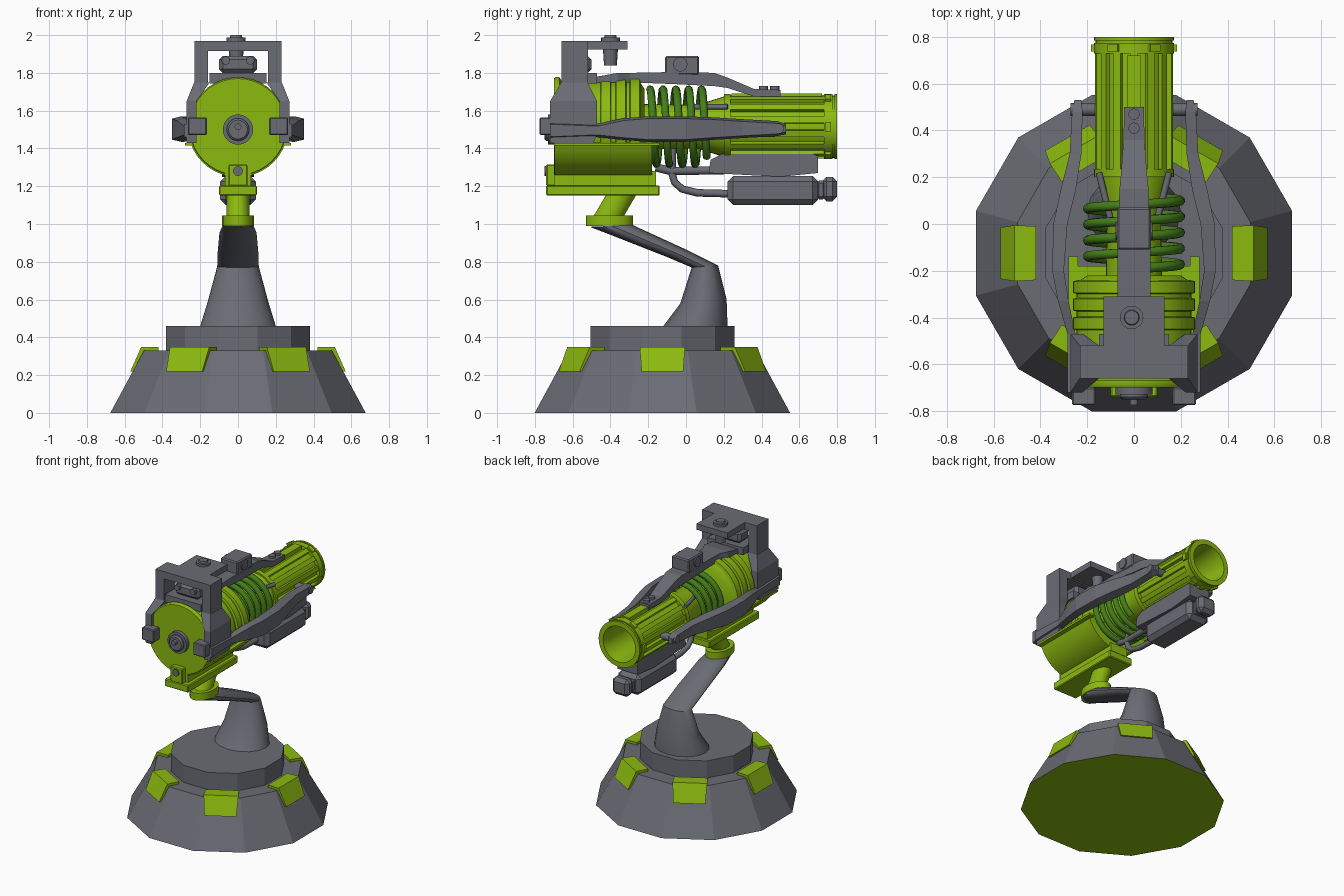
import bpy, bmesh, math
from math import sin, cos, pi, radians
from mathutils import Matrix, Vector

if "Cube" in bpy.data.objects:
    bpy.data.objects.remove(bpy.data.objects["Cube"])


def material(name, col):
    m = bpy.data.materials.new(name)
    m.diffuse_color = (*col, 1)
    m.use_nodes = True
    m.node_tree.nodes["Principled BSDF"].inputs["Base Color"].default_value = m.diffuse_color
    return m


GREY = material("gunmetal grey", (0.145, 0.15, 0.175))
GREEN = material("lime green", (0.26, 0.49, 0.005))
COIL = material("coil green", (0.06, 0.21, 0.01))
CZ = 1.515   # height of the barrel axis
BY = -0.125  # y of the base axis


def finish(name, bm, mat, smooth=False):
    bmesh.ops.remove_doubles(bm, verts=bm.verts, dist=1e-5)
    bmesh.ops.recalc_face_normals(bm, faces=bm.faces)
    me = bpy.data.meshes.new(name)
    bm.to_mesh(me)
    bm.free()
    ob = bpy.data.objects.new(name, me)
    bpy.context.collection.objects.link(ob)
    me.materials.append(mat)
    if smooth:
        bpy.ops.object.select_all(action='DESELECT')
        ob.select_set(True)
        bpy.context.view_layer.objects.active = ob
        bpy.ops.object.shade_smooth_by_angle(angle=radians(35))
    return ob


def loft(name, rings, mat, smooth=False, caps=True):
    bm = bmesh.new()
    vs = [[bm.verts.new(p) for p in r] for r in rings]
    n = len(vs[0])
    for a, b in zip(vs, vs[1:]):
        for i in range(n):
            j = (i + 1) % n
            bm.faces.new((a[i], a[j], b[j], b[i]))
    if caps:
        bm.faces.new(vs[0])
        bm.faces.new(vs[-1])
    return finish(name, bm, mat, smooth)


def prism(name, yz, x0, x1, mat):
    return loft(name, [[(x, y, z) for y, z in yz] for x in (x0, x1)], mat)


def box(name, x0, x1, y0, y1, z0, z1, mat, bevel=0):
    ob = prism(name, [(y0, z0), (y1, z0), (y1, z1), (y0, z1)], x0, x1, mat)
    if bevel:
        m = ob.modifiers.new("bevel", 'BEVEL')
        m.width, m.segments = bevel, 1
    return ob


def revolve_y(name, prof, mat, n=32, cx=0, cz=CZ):
    rings = [[(cx + r * cos(2 * pi * i / n), y, cz + r * sin(2 * pi * i / n))
              for i in range(n)] for y, r in prof]
    return loft(name, rings, mat, True, caps=False)


def disc_z(name, x, y, z0, z1, r0, r1, mat, n=16, ph=0.0, smooth=True):
    return loft(name, [[(x + r * cos(2 * pi * i / n + ph), y + r * sin(2 * pi * i / n + ph), z)
                        for i in range(n)] for z, r in ((z0, r0), (z1, r1))], mat, smooth)


def pin_x(name, x0, x1, y, z, r, mat, n=12):
    return loft(name, [[(x, y + r * cos(2 * pi * i / n), z + r * sin(2 * pi * i / n))
                        for i in range(n)] for x in (x0, x1)], mat, True)


def side_loft(name, secs, mat, n=16):
    """Oval sections: two end points in the side plane and a half width in x."""
    rings = []
    for y0, z0, y1, z1, hx in secs:
        a, b = Vector((0, y0, z0)), Vector((0, y1, z1))
        rings.append([(a + b) / 2 + (b - a) / 2 * cos(2 * pi * i / n)
                      + Vector((hx * sin(2 * pi * i / n), 0, 0)) for i in range(n)])
    return loft(name, rings, mat, True)


def tube(name, pts, r, mat):
    cu = bpy.data.curves.new(name, 'CURVE')
    cu.dimensions, cu.bevel_depth, cu.bevel_resolution, cu.use_fill_caps = '3D', r, 2, True
    sp = cu.splines.new('POLY')
    sp.points.add(len(pts) - 1)
    for p, q in zip(sp.points, pts):
        p.co = (*q, 1)
    ob = bpy.data.objects.new(name, cu)
    bpy.context.collection.objects.link(ob)
    cu.materials.append(mat)
    bpy.ops.object.select_all(action='DESELECT')
    ob.select_set(True)
    bpy.context.view_layer.objects.active = ob
    bpy.ops.object.convert(target='MESH')
    bpy.ops.object.shade_smooth_by_angle(angle=radians(50))


# Twelve-sided base with green underside, drum and six clamps
base = disc_z("base", 0, BY, 0, 0.33, 0.70, 0.515, GREY, 12, pi / 12, False)
base.data.materials.append(GREEN)
for f in base.data.polygons:
    if f.normal.z < -0.9:
        f.material_index = 1
disc_z("base_drum", 0, BY, 0.33, 0.46, 0.395, 0.395, GREY, 12, pi / 12, False)
for k in range(6):
    prof = [(0.57, 0.22, 0.11), (0.512, 0.35, 0.12), (0.42, 0.35, 0.115), (0.42, 0.22, 0.11)]
    c = loft("base_clamp", [[(r, s * w, z) for r, z, w in prof] for s in (-1, 1)], GREEN)
    c.matrix_world = Matrix.Translation((0, BY, 0)) @ Matrix.Rotation(k * pi / 3, 4, 'Z')

# Cranked neck and swivel
side_loft("neck", [(-0.12, 0.46, 0.22, 0.46, 0.2), (-0.03, 0.58, 0.215, 0.6, 0.16),
                   (0.03, 0.77, 0.17, 0.78, 0.11), (-0.1, 0.825, 0.0, 0.865, 0.108),
                   (-0.38, 0.935, -0.24, 0.975, 0.098), (-0.51, 0.985, -0.28, 0.995, 0.082)], GREY)
side_loft("swivel_flange", [(-0.53, 0.99, -0.28, 0.99, 0.085),
                            (-0.53, 1.045, -0.28, 1.045, 0.085)], GREEN)
side_loft("swivel_post", [(-0.49, 1.04, -0.33, 1.04, 0.06),
                          (-0.42, 1.16, -0.26, 1.16, 0.06)], GREEN)

# Green cradle
box("cradle_tray", -0.1, 0.1, -0.74, -0.14, 1.15, 1.205, GREEN, 0.006)
box("cradle_spine", -0.07, 0.07, -0.70, -0.16, 1.2, 1.28, GREEN)
box("cradle_front_lug", -0.05, 0.05, -0.74, -0.69, 1.2, 1.315, GREEN, 0.006)
revolve_y("cradle_lug_bolt", [(-0.75, 0), (-0.75, 0.026), (-0.73, 0.026)], GREY, 12, 0, 1.28)

# Rear drum with bands, core and barrel
revolve_y("rear_drum", [(-0.70, 0), (-0.70, 0.255), (-0.69, 0.262), (-0.67, 0.262),
                        (-0.66, 0.245), (-0.25, 0.245), (-0.22, 0.2), (-0.22, 0)], GREEN, 40)
for y in (-0.455, -0.375, -0.3):
    revolve_y("drum_band", [(y, 0.24), (y + 0.005, 0.262), (y + 0.055, 0.262), (y + 0.06, 0.24)],
              GREEN, 40)
arc = [pi + radians(18) + radians(144) * i / 16 for i in range(17)]
loft("lower_shell", [[(0.266 * cos(a), y, CZ + 0.266 * sin(a)) for a in arc]
                     for y in (-0.695, -0.18)], GREEN, True)
revolve_y("core", [(-0.22, 0.12), (0.06, 0.115), (0.2, 0.16), (0.23, 0.16)], GREEN)
revolve_y("barrel", [(0.2, 0), (0.2, 0.172), (0.235, 0.172), (0.235, 0.148), (0.73, 0.148),
                     (0.73, 0.172), (0.775, 0.172), (0.775, 0.165), (0.785, 0.165),
                     (0.785, 0.172), (0.80, 0.172), (0.80, 0.135), (0.72, 0.125),
                     (0.5, 0.12), (0.5, 0)], GREEN)
N_RIBS = 14
bm = bmesh.new()
for k in range(N_RIBS):
    rot = Matrix.Rotation(2 * pi * k / N_RIBS, 4, 'Y')
    bmesh.ops.create_cube(bm, size=1, matrix=Matrix.Translation((0, 0.48, CZ)) @ rot
                          @ Matrix.Translation((0, 0, 0.152)) @ Matrix.Diagonal((0.034, 0.51, 0.032, 1)))
finish("barrel_ribs", bm, GREEN)
bm = bmesh.new()
for k in range(6):
    rot = Matrix.Rotation(2 * pi * (k + 0.5) / 6, 4, 'Y')
    bmesh.ops.create_cube(bm, size=1, matrix=Matrix.Translation((0, 0.752, CZ)) @ rot
                          @ Matrix.Translation((0, 0, 0.168)) @ Matrix.Diagonal((0.05, 0.03, 0.03, 1)))
finish("muzzle_lugs", bm, GREEN)
T = 4.4
tube("coil", [(0.198 * sin(2 * pi * T * i / 150), -0.19 + 0.3 * i / 150,
               CZ + 0.198 * cos(2 * pi * T * i / 150)) for i in range(151)], 0.021, COIL)

# Rear hub
revolve_y("rear_hub", [(-0.75, 0), (-0.75, 0.05), (-0.74, 0.06), (-0.73, 0.06), (-0.73, 0.08),
                       (-0.69, 0.08)], GREY, 24, 0, 1.5)
revolve_y("rear_hub_button", [(-0.775, 0), (-0.775, 0.018), (-0.74, 0.018)], GREY, 12, 0, 1.515)

# Mirrored side parts: cheek plates, struts, long arms
for s, side in ((1, "right"), (-1, "left")):
    ck = [(-0.72, 1.43), (-0.49, 1.43), (-0.47, 1.48), (-0.47, 1.65), (-0.72, 1.65)]
    prism(side + "_cheek", ck, s * 0.22, s * 0.272, GREY)
    loft(side + "_cheek_top", [[(s * xa, y0, z), (s * xb, y0, z), (s * xb, y1, z), (s * xa, y1, z)]
         for z, xa, xb, y0, y1 in ((1.65, 0.22, 0.272, -0.72, -0.47),
                                   (1.75, 0.15, 0.232, -0.66, -0.52))], GREY)
    box(side + "_cheek_block", s * 0.165, s * 0.265, -0.775, -0.7, 1.47, 1.565, GREY, 0.006)
    for y in (-0.66, -0.53):
        pin_x(side + "_cheek_bolt", s * 0.27, s * 0.283, y, 1.495, 0.026, GREY)
    box(side + "_shell_flange", s * 0.24, s * 0.28, -0.70, -0.14, 1.415, 1.43, GREEN)
    # section: y, inner x, outer x, low z, high z
    secs = [(-0.72, 0.24, 0.285, 1.45, 1.54), (-0.47, 0.25, 0.285, 1.46, 1.53),
            (-0.33, 0.28, 0.325, 1.445, 1.56), (-0.2, 0.3, 0.35, 1.435, 1.57),
            (0.0, 0.285, 0.345, 1.435, 1.57), (0.14, 0.25, 0.315, 1.445, 1.565),
            (0.3, 0.225, 0.275, 1.455, 1.555), (0.48, 0.22, 0.265, 1.465, 1.545),
            (0.53, 0.225, 0.255, 1.475, 1.53)]
    loft(side + "_arm", [[(s * a, y, z0), (s * b, y, z0 + 0.012), (s * b, y, z1 - 0.012),
                          (s * a, y, z1)] for y, a, b, z0, z1 in secs], GREY)
    pin_x(side + "_arm_pivot", s * 0.14, s * 0.272, 0.49, 1.505, 0.028, GREY)
    box(side + "_frame_leg", s * 0.16, s * 0.23, -0.66, -0.52, 1.74, 1.97, GREY)
    tube(side + "_cone_strut", [(s * 0.1, 0.02, 1.62), (s * 0.15, 0.22, 1.62)], 0.014, GREY)
    revolve_y(side + "_sight_bolt", [(-0.64, 0), (-0.64, 0.022), (-0.61, 0.022)], GREY, 10,
              s * 0.065, 1.865)

# Handle frame and sight on top
box("frame_top", -0.23, 0.23, -0.66, -0.52, 1.915, 1.97, GREY)
box("frame_tongue", -0.13, 0.13, -0.53, -0.31, 1.925, 1.97, GREY)
disc_z("sight_knob", -0.01, -0.4, 1.96, 1.988, 0.05, 0.05, GREY)
disc_z("sight_knob_cap", -0.01, -0.4, 1.985, 2.0, 0.034, 0.03, GREY)
disc_z("sight_stem", -0.01, -0.4, 1.84, 1.93, 0.034, 0.04, GREY)
box("sight_block", -0.1, 0.1, -0.62, -0.5, 1.80, 1.89, GREY, 0.02)
box("rear_top_plate", -0.15, 0.15, -0.66, -0.47, 1.745, 1.80, GREY)

# Top rail: y, half width, low z, high z
rail = [(-0.5, 0.11, 1.75, 1.775), (-0.36, 0.1, 1.75, 1.8), (-0.3, 0.07, 1.75, 1.8),
        (-0.05, 0.07, 1.74, 1.805), (0.15, 0.062, 1.73, 1.8), (0.22, 0.055, 1.72, 1.775),
        (0.36, 0.045, 1.675, 1.715), (0.5, 0.042, 1.675, 1.71)]
loft("top_rail", [[(-w, y, a), (w, y, a), (w, y, b), (-w, y, b)] for y, w, a, b in rail], GREY)
box("rail_block", -0.072, 0.072, -0.11, 0.07, 1.79, 1.89, GREY, 0.008)
pin_x("rail_block_dial", -0.08, 0.08, -0.03, 1.845, 0.038, GREY, 16)
for y in (0.41, 0.47):
    disc_z("rail_bolt", 0, y, 1.7, 1.73, 0.024, 0.024, GREY)
box("barrel_top_strip", -0.03, 0.03, 0.24, 0.72, 1.66, 1.692, GREEN)

# Under-barrel canister with cap, bracket and hose
can = box("canister", -0.095, 0.095, 0.22, 0.70, 1.10, 1.255, GREY, 0.03)
box("canister_neck", -0.06, 0.06, 0.69, 0.74, 1.13, 1.23, GREY, 0.015)
box("canister_cap", -0.07, 0.07, 0.72, 0.80, 1.12, 1.25, GREY, 0.025)
prism("canister_bracket", [(0.12, 1.27), (0.5, 1.25), (0.70, 1.27), (0.70, 1.36), (0.66, 1.375),
                           (0.2, 1.375), (0.13, 1.34)], -0.085, 0.085, GREY)
tube("bracket_rod", [(0, -0.16, 1.3), (0, -0.08, 1.28), (0, 0.2, 1.285)], 0.022, GREY)
tube("hose", [(0, 0.24, 1.16), (0, 0.06, 1.165), (0, -0.02, 1.185), (0, -0.06, 1.22),
              (0, -0.075, 1.27), (0, -0.07, 1.42)], 0.02, GREY)
